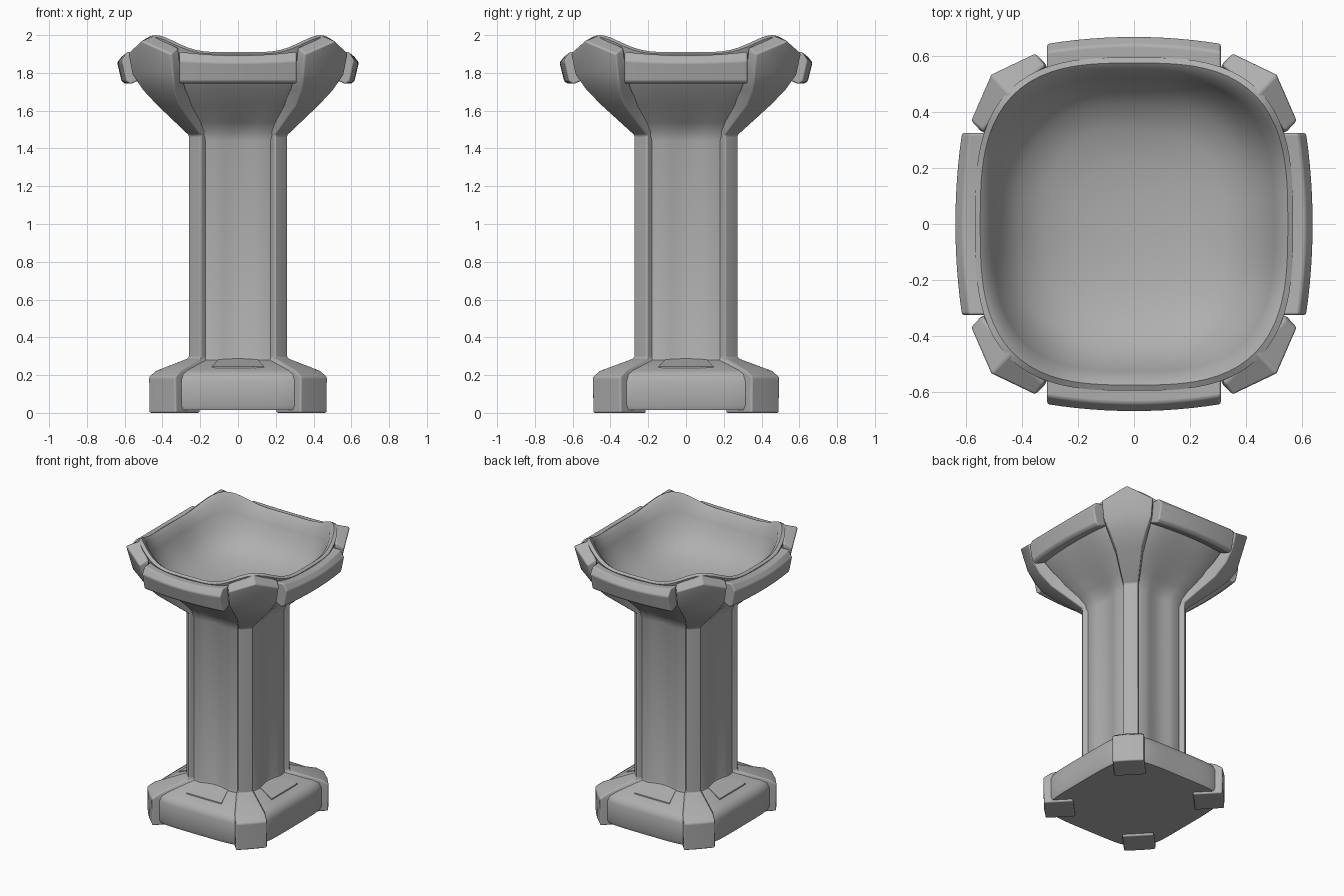
import bpy, bmesh
from math import sin, cos, pi
from mathutils import Matrix, Vector

if "Cube" in bpy.data.objects:
    bpy.data.objects.remove(bpy.data.objects["Cube"])

stone = bpy.data.materials.new("grey_stone")
stone.use_nodes = True
GREY = (0.43, 0.43, 0.43, 1)
stone.diffuse_color = GREY
stone.node_tree.nodes["Principled BSDF"].inputs["Base Color"].default_value = GREY

SQUEEZE = Matrix.Diagonal((0.955, 1, 1, 1))  # plan is slightly narrower in x


def loft(name, rings, turn=0.0, bevel=0.0):
    """Skin closed rings of points, cap both ends, turn about z."""
    bm = bmesh.new()
    loops = [[bm.verts.new(p) for p in ring] for ring in rings]
    n = len(loops[0])
    for lo, hi in zip(loops, loops[1:]):
        for i in range(n):
            j = (i + 1) % n
            bm.faces.new((lo[i], lo[j], hi[j], hi[i]))
    bm.faces.new(loops[0])
    bm.faces.new(loops[-1])
    bm.transform(SQUEEZE @ Matrix.Rotation(turn, 4, 'Z'))
    bmesh.ops.recalc_face_normals(bm, faces=bm.faces)
    mesh = bpy.data.meshes.new(name)
    bm.to_mesh(mesh)
    bm.free()
    mesh.materials.append(stone)
    obj = bpy.data.objects.new(name, mesh)
    bpy.context.collection.objects.link(obj)
    if bevel:
        mesh.polygons.foreach_set("use_smooth", [True] * len(mesh.polygons))
        mod = obj.modifiers.new("soft_edges", 'BEVEL')
        mod.width, mod.segments = bevel, 3
        mod.limit_method, mod.angle_limit = 'ANGLE', 0.6
        mod.harden_normals = True
    else:
        bpy.ops.object.select_all(action='DESELECT')
        obj.select_set(True)
        bpy.context.view_layer.objects.active = obj
        bpy.ops.object.shade_smooth_by_angle(angle=0.75)
    return obj


def rounded_square(z, a, power, hollow=0.0, lift=0.0, steps=96):
    """Plan outline: half width a, hollowed sides, corners lifted."""
    ring = []
    for i in range(steps):
        t = 2 * pi * i / steps
        r = a / (abs(cos(t)) ** power + abs(sin(t)) ** power) ** (1 / power)
        r *= 1 - hollow * max(0, cos(4 * t))
        up = lift * ((1 - cos(4 * t)) / 2) ** 3
        ring.append(Vector((r * cos(t), r * sin(t), z + up)))
    return ring


# Plinth, shaft, flared outer bowl, lip and bowl interior in one skin
# (height, half width, squareness, side hollow, corner lift)
body = [
    (0.015, 0.465, 5, 0, 0), (0.04, 0.475, 5, 0, 0), (0.17, 0.475, 5, 0, 0),
    (0.205, 0.462, 5, 0, 0), (0.225, 0.43, 5, 0, 0), (0.28, 0.265, 5, 0.05, 0),
    (0.30, 0.26, 5, 0.06, 0), (1.44, 0.26, 5, 0.06, 0), (1.49, 0.275, 5, 0.05, 0),
    (1.54, 0.315, 4.5, 0.02, 0), (1.63, 0.405, 4, 0, 0), (1.71, 0.48, 3.5, 0, 0),
    (1.79, 0.545, 3.2, 0, 0.02), (1.87, 0.585, 3, 0, 0.06),
    (1.90, 0.595, 3, 0, 0.09), (1.91, 0.575, 3, 0, 0.09),
    (1.89, 0.55, 3, 0, 0.08), (1.83, 0.525, 3, 0, 0.05), (1.76, 0.49, 2.9, 0, 0.02),
    (1.69, 0.43, 2.8, 0, 0), (1.64, 0.34, 2.6, 0, 0), (1.61, 0.22, 2.3, 0, 0),
    (1.60, 0.1, 2, 0, 0), (1.598, 0.02, 2, 0, 0),
]
loft("pedestal_and_bowl", [rounded_square(*row) for row in body])


# Corner ribs: foot, shaft strip and shield-shaped rim block
# (ridge height, ridge reach, edge height, edge reach, half width, inner reach)
rib = [
    (0.0, 0.60, 0.0, 0.595, 0.105, 0.40), (0.19, 0.605, 0.19, 0.598, 0.105, 0.40),
    (0.225, 0.56, 0.222, 0.55, 0.10, 0.36), (0.29, 0.346, 0.29, 0.342, 0.05, 0.26),
    (1.47, 0.346, 1.47, 0.342, 0.05, 0.26), (1.63, 0.56, 1.63, 0.55, 0.09, 0.44),
    (1.71, 0.645, 1.71, 0.625, 0.125, 0.53), (1.80, 0.71, 1.79, 0.67, 0.16, 0.60),
    (1.97, 0.757, 1.90, 0.693, 0.17, 0.63), (2.0, 0.65, 1.93, 0.643, 0.165, 0.63),
]


def rib_ring(zc, uc, ze, ue, w, ui):
    return [Vector(p) for p in ((ui, -w, ze), (ue, -w, ze), (uc, 0, zc),
                                (ue, w, ze), (ui, w, ze))]


rib_rings = [rib_ring(*row) for row in rib]

# Bowed rim panel section (reach, height, how far the ends rise)
panel = [(0.62, 1.74, 0), (0.645, 1.755, 0), (0.67, 1.855, 0.01), (0.64, 1.892, 0.02),
         (0.57, 1.892, 0.02), (0.53, 1.78, 0)]
panel_rings = []
for k in range(-6, 7):
    t = k / 6
    panel_rings.append([Vector((r - 0.025 * t * t, 0.325 * t, z + rise * t * t))
                        for r, z, rise in panel])

# Small sloping ledge on each side of the plinth
ledge_rings = [
    [Vector((r, s * half, z)) for r, half, z in
     ((0.39, 0.147, 0.22), (0.385, 0.145, 0.246), (0.25, 0.105, 0.287), (0.24, 0.105, 0.25))]
    for s in (-1, 1)]

for turn, side, corner in ((0, "left", "back_left"), (1, "back", "back_right"),
                           (2, "right", "front_right"), (3, "front", "front_left")):
    a = turn * pi / 2
    loft(corner + "_rib", rib_rings, a + pi / 4, bevel=0.012)
    loft(side + "_rim_panel", panel_rings, a, bevel=0.01)
    loft(side + "_plinth_ledge", ledge_rings, a)
